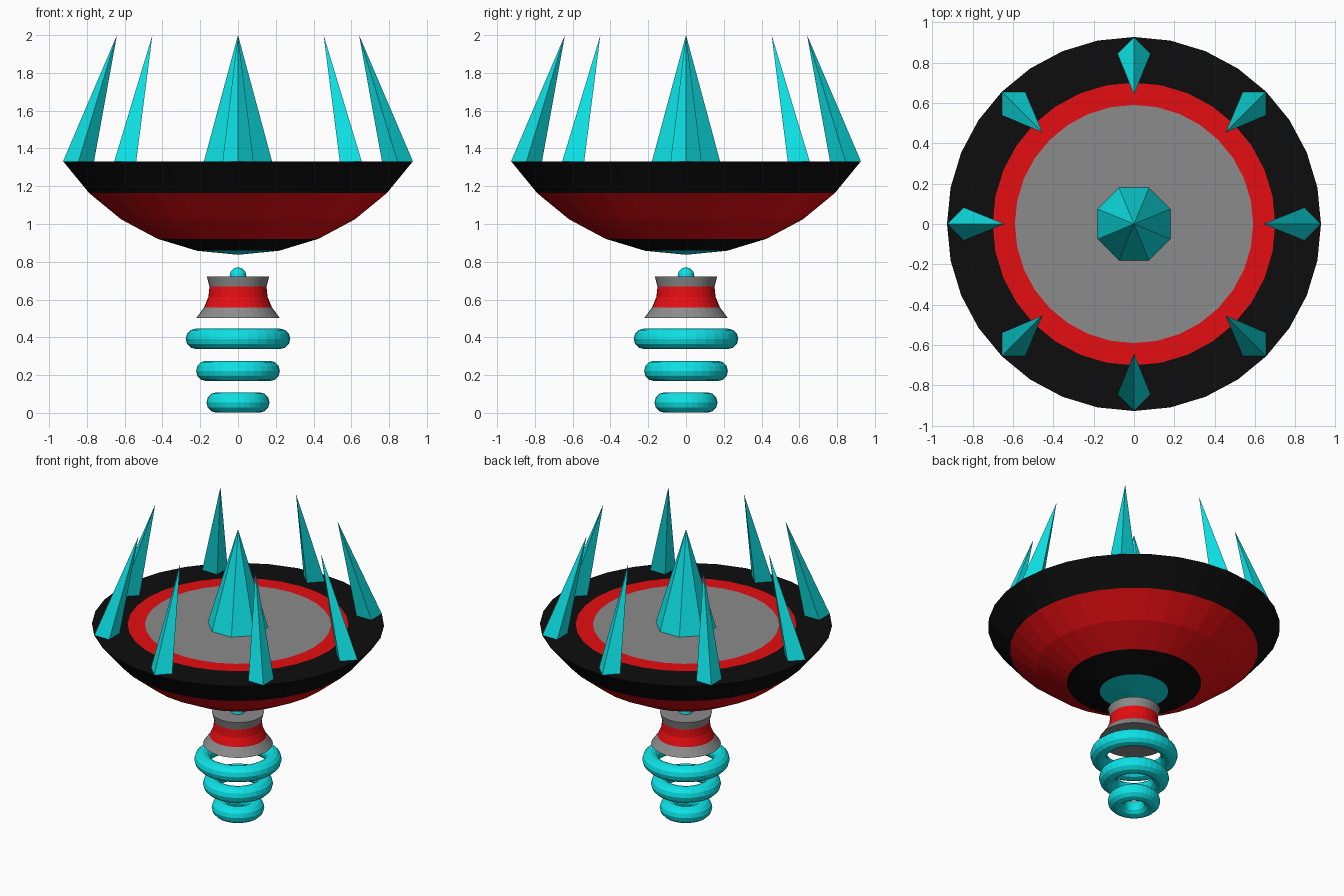
import bpy, bmesh
from math import sin, cos, pi, radians

if "Cube" in bpy.data.objects:
    bpy.data.objects.remove(bpy.data.objects["Cube"])

SIDES = 32


def material(name, rgb):
    m = bpy.data.materials.new(name)
    m.diffuse_color = (*rgb, 1)
    m.use_nodes = True
    m.node_tree.nodes["Principled BSDF"].inputs["Base Color"].default_value = m.diffuse_color
    return m


CYAN = material("cyan", (0.004, 0.77, 0.8))
RED = material("red", (0.78, 0.004, 0.006))
BLACK = material("black", (0.004, 0.004, 0.004))
GREY = material("grey", (0.26, 0.26, 0.26))


def finish(bm, name, mats):
    me = bpy.data.meshes.new(name)
    bmesh.ops.recalc_face_normals(bm, faces=bm.faces[:])
    bm.to_mesh(me)
    bm.free()
    for m in mats:
        me.materials.append(m)
    ob = bpy.data.objects.new(name, me)
    bpy.context.collection.objects.link(ob)
    return ob


def lathe(name, profile, mats, bands):
    """Turn (r, z) points about z; bands gives a material index per segment."""
    bm = bmesh.new()
    rings = []
    for r, z in profile:
        n = SIDES if r > 0 else 1
        rings.append([bm.verts.new((r * cos(2 * pi * i / SIDES), r * sin(2 * pi * i / SIDES), z))
                      for i in range(n)])
    for a, b, band in zip(rings, rings[1:], bands):
        for i in range(SIDES):
            j = (i + 1) % SIDES
            if len(a) == 1:
                f = bm.faces.new((a[0], b[i], b[j]))
            elif len(b) == 1:
                f = bm.faces.new((a[i], a[j], b[0]))
            else:
                f = bm.faces.new((a[i], a[j], b[j], b[i]))
            f.material_index = band
    return finish(bm, name, mats)


def spike(name, centre, radius, sides, turn, apex, z0, angle):
    """Leaning pyramid, laid out along +x and then turned about z."""
    def place(x, y, z):
        return (x * cos(angle) - y * sin(angle), x * sin(angle) + y * cos(angle), z)
    bm = bmesh.new()
    base = []
    for i in range(sides):
        a = turn + 2 * pi * i / sides
        base.append(bm.verts.new(place(centre + radius * cos(a), radius * sin(a), z0)))
    tip = bm.verts.new(place(apex, 0, 2.0))
    bm.faces.new(base)
    for i in range(sides):
        bm.faces.new((base[i], base[(i + 1) % sides], tip))
    return finish(bm, name, [CYAN])


# bowl: a slice of a sphere with a flat, ringed top
R, BOTTOM = 1.114, 0.837
arc = [(R * sin(radians(11.25 * k)), BOTTOM + R * (1 - cos(radians(11.25 * k)))) for k in range(6)]
rim_z = arc[-1][1]
lathe("bowl", arc + [(0.70, rim_z), (0.59, rim_z), (0, rim_z)],
      [CYAN, BLACK, RED, GREY], [0, 1, 2, 2, 1, 1, 2, 3])

# spikes: one in the centre, eight leaning inward around the rim
spike("centre_spike", 0, 0.195, 8, pi / 8, 0, rim_z, 0)
for k in range(8):
    spike(f"rim_spike_{k + 1}", 0.844, 0.082, 4, 0, 0.641, rim_z, k * pi / 4)

# waisted collar
lathe("collar", [(0, 0.502), (0.221, 0.502), (0.18, 0.558), (0.157, 0.613), (0.151, 0.668),
                 (0.165, 0.723), (0, 0.723)], [GREY, RED], [0, 0, 1, 1, 0, 0])

# small ball on the collar
bm = bmesh.new()
bmesh.ops.create_uvsphere(bm, u_segments=16, v_segments=12, radius=0.044)
bmesh.ops.translate(bm, verts=bm.verts[:], vec=(0, 0, 0.726))
finish(bm, "ball", [CYAN])

# three floating rings, growing upward
for name, major, z in (("lower_ring", 0.113, 0.055), ("middle_ring", 0.168, 0.222), ("upper_ring", 0.223, 0.392)):
    bpy.ops.mesh.primitive_torus_add(major_radius=major, minor_radius=0.054, major_segments=SIDES,
                                     minor_segments=12, location=(0, 0, z))
    ring = bpy.context.object
    ring.name = name
    ring.data.materials.append(CYAN)
